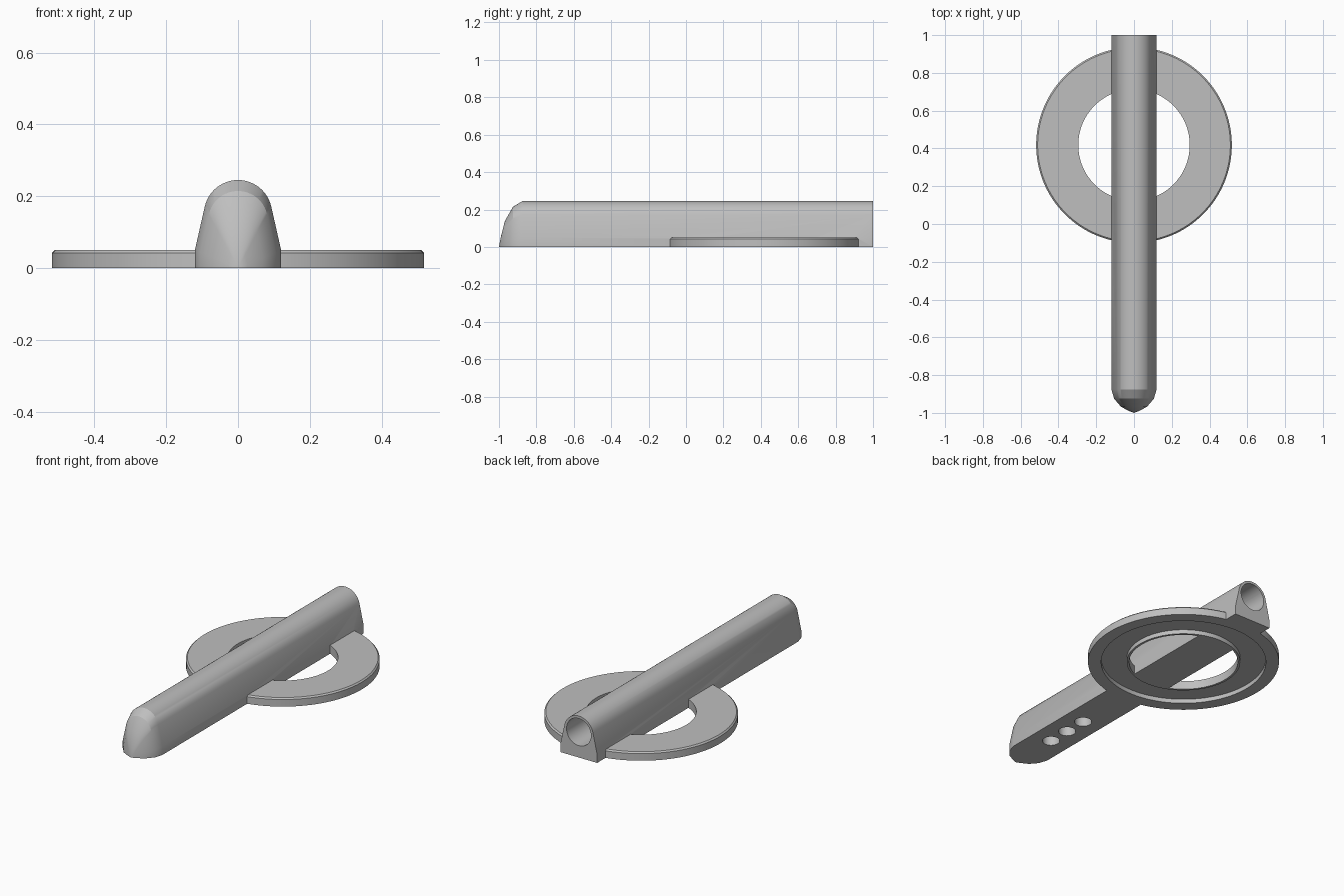
import bpy, bmesh, math
from mathutils import Matrix

cube = bpy.data.objects.get("Cube")
if cube:
    bpy.data.objects.remove(cube, do_unlink=True)

gray = bpy.data.materials.new("plain gray")
gray.use_nodes = True
color = (0.52, 0.52, 0.52, 1)
gray.diffuse_color = color
gray.node_tree.nodes["Principled BSDF"].inputs["Base Color"].default_value = color

RING_Y = 0.418


def make(name, bm):
    bmesh.ops.recalc_face_normals(bm, faces=bm.faces)
    mesh = bpy.data.meshes.new(name)
    bm.to_mesh(mesh)
    bm.free()
    mesh.materials.append(gray)
    ob = bpy.data.objects.new(name, mesh)
    bpy.context.collection.objects.link(ob)
    return ob


def lathe(name, profile, y, steps=128):
    """Closed (radius, z) profile turned about a vertical axis at y."""
    bm = bmesh.new()
    loops = []
    for i in range(steps):
        a = 2 * math.pi * i / steps
        loops.append([bm.verts.new((r * math.cos(a), y + r * math.sin(a), z))
                      for r, z in profile])
    n = len(profile)
    for i in range(steps):
        a, b = loops[i], loops[(i + 1) % steps]
        for j in range(n):
            k = (j + 1) % n
            bm.faces.new((a[j], b[j], b[k], a[k]))
    return make(name, bm)


def rod(name, radius, length, center, along_y=False):
    bm = bmesh.new()
    spin = Matrix.Rotation(math.pi / 2 if along_y else 0, 4, 'X')
    bmesh.ops.create_cone(bm, cap_ends=True, segments=48, radius1=radius,
                          radius2=radius, depth=length,
                          matrix=Matrix.Translation(center) @ spin)
    return make(name, bm)


def combine(target, other, operation):
    """Apply a boolean and discard the helper object."""
    other.hide_render = True
    mod = target.modifiers.new(operation, 'BOOLEAN')
    mod.operation, mod.solver, mod.object = operation, 'EXACT', other
    bpy.context.view_layer.objects.active = target
    bpy.ops.object.modifier_apply(modifier=mod.name)
    bpy.data.objects.remove(other, do_unlink=True)


# Handle: domed section with leaning sides, shrinking to a pointed nose
section = [(0.12, 0), (0.12, 0.05)]
for i in range(25):
    a = math.radians(13 + 154 * i / 24)
    section.append((0.095 * math.cos(a), 0.15 + 0.095 * math.sin(a)))
section += [(-0.12, 0.05), (-0.12, 0)]
stations = [(1, 1), (-0.875, 1), (-0.925, 0.875), (-0.968, 0.57), (-0.99, 0.22)]

bm = bmesh.new()
loops = [[bm.verts.new((x * s, y, z * s)) for x, z in section] for y, s in stations]
n = len(section)
for a, b in zip(loops, loops[1:]):
    for j in range(n):
        k = (j + 1) % n
        bm.faces.new((a[j], a[k], b[k], b[j]))
bm.faces.new(loops[0])
tip = bm.verts.new((0, -1, 0))
for j in range(n):
    bm.faces.new((loops[-1][j], loops[-1][(j + 1) % n], tip))
body = make("handle_with_ring", bm)

# Flat ring with a chamfered upper rim
ring = lathe("ring", [(0.295, 0), (0.518, 0), (0.518, 0.042),
                      (0.51, 0.05), (0.295, 0.05)], RING_Y)
combine(body, ring, 'UNION')

# Groove under the ring
groove = lathe("groove_cutter", [(0.308, -0.05), (0.447, -0.05),
                                 (0.447, 0.025), (0.308, 0.025)], RING_Y)
combine(body, groove, 'DIFFERENCE')

# Long bore from the back end
combine(body, rod("bore_cutter", 0.08, 1.9, (0, 0.15, 0.15), True), 'DIFFERENCE')

# Three holes under the front of the handle
for y in (-0.70, -0.565, -0.43):
    combine(body, rod("hole_cutter", 0.047, 0.2, (0, y, 0.02)), 'DIFFERENCE')

bpy.ops.object.select_all(action='DESELECT')
body.select_set(True)
bpy.context.view_layer.objects.active = body
bpy.ops.object.shade_smooth_by_angle(angle=math.radians(25))
